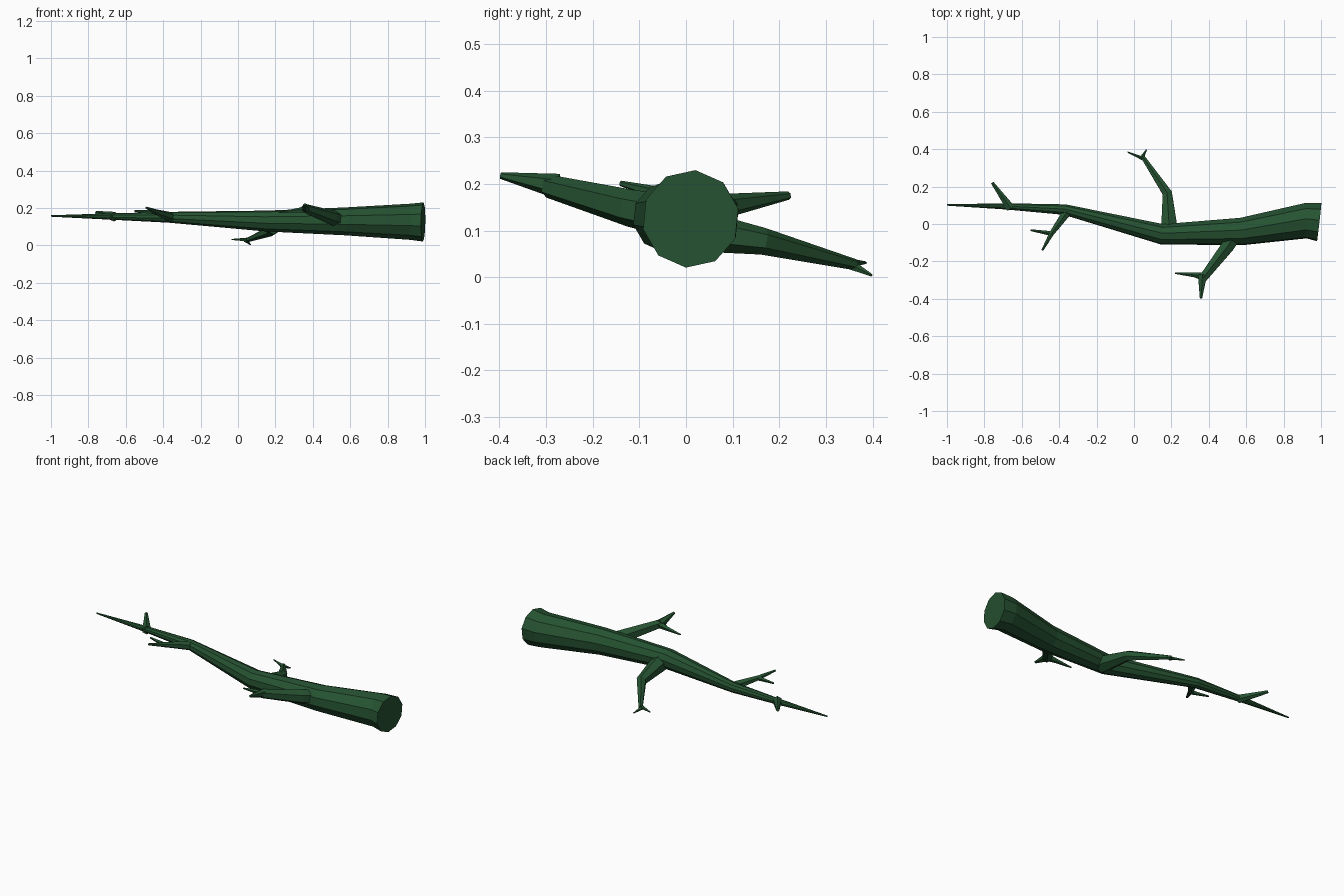
import bpy, bmesh, math
from mathutils import Vector

bark = bpy.data.materials.new("dark green bark")
bark.diffuse_color = (0.019, 0.085, 0.031, 1)


def tube(name, path, sides, phase=0.0):
    """Flat-faced tapering tube through (x, y, z, radius) stations."""
    pts = [Vector(p[:3]) for p in path]
    bm = bmesh.new()
    rings = []
    for i, p in enumerate(pts):
        t = Vector((0, 0, 0))
        if i > 0:
            t += (p - pts[i - 1]).normalized()
        if i < len(pts) - 1:
            t += (pts[i + 1] - p).normalized()
        t.normalize()
        side = t.cross(Vector((0, 0, 1))).normalized()
        up = side.cross(t)
        ring = []
        for k in range(sides):
            a = 2 * math.pi * k / sides + phase
            ring.append(bm.verts.new(p + path[i][3] * (math.cos(a) * up + math.sin(a) * side)))
        rings.append(ring)
    for a, b in zip(rings, rings[1:]):
        for k in range(sides):
            n = (k + 1) % sides
            bm.faces.new((a[k], a[n], b[n], b[k]))
    bm.faces.new(rings[0])
    bm.faces.new(rings[-1])
    bmesh.ops.recalc_face_normals(bm, faces=bm.faces[:])
    me = bpy.data.meshes.new(name)
    bm.to_mesh(me)
    bm.free()
    me.materials.append(bark)
    ob = bpy.data.objects.new(name, me)
    bpy.context.collection.objects.link(ob)
    return ob


# Main trunk, thick cut end at +x, pointed at -x
tube("trunk", [(0.99, 0.01, 0.125, 0.105), (0.92, 0.018, 0.126, 0.097),
               (0.575, -0.04, 0.128, 0.075), (0.15, -0.055, 0.13, 0.056),
               (-0.37, 0.077, 0.15, 0.029), (-0.68, 0.094, 0.154, 0.017),
               (-1.0, 0.102, 0.157, 0.004)], 10, 0.1)

# Back branch with its two twigs
tube("back_branch", [(0.19, -0.04, 0.11, 0.052), (0.178, 0.165, 0.077, 0.029),
                     (0.045, 0.362, 0.027, 0.012)], 6)
tube("back_twig_left", [(0.06, 0.345, 0.03, 0.012), (-0.035, 0.385, 0.031, 0.003)], 5)
tube("back_twig_right", [(0.04, 0.35, 0.028, 0.012), (0.067, 0.398, 0.004, 0.003)], 5)

# Front branch with its two twigs
tube("front_branch", [(0.55, -0.04, 0.132, 0.045), (0.50, -0.12, 0.148, 0.04),
                      (0.365, -0.295, 0.195, 0.025)], 6)
tube("front_twig_left", [(0.375, -0.282, 0.194, 0.024), (0.325, -0.272, 0.186, 0.014),
                         (0.22, -0.263, 0.177, 0.004)], 5)
tube("front_twig_end", [(0.366, -0.275, 0.195, 0.027), (0.358, -0.398, 0.218, 0.007)], 6)

# Small front branch near the tip
tube("small_front_branch", [(-0.35, 0.075, 0.148, 0.028), (-0.44, -0.05, 0.178, 0.015),
                            (-0.49, -0.14, 0.201, 0.006)], 6)
tube("small_front_twig", [(-0.435, -0.052, 0.176, 0.014), (-0.553, -0.033, 0.183, 0.005)], 5)

# Small back branch near the tip
tube("small_back_branch", [(-0.66, 0.085, 0.153, 0.026), (-0.757, 0.22, 0.175, 0.009)], 6)
